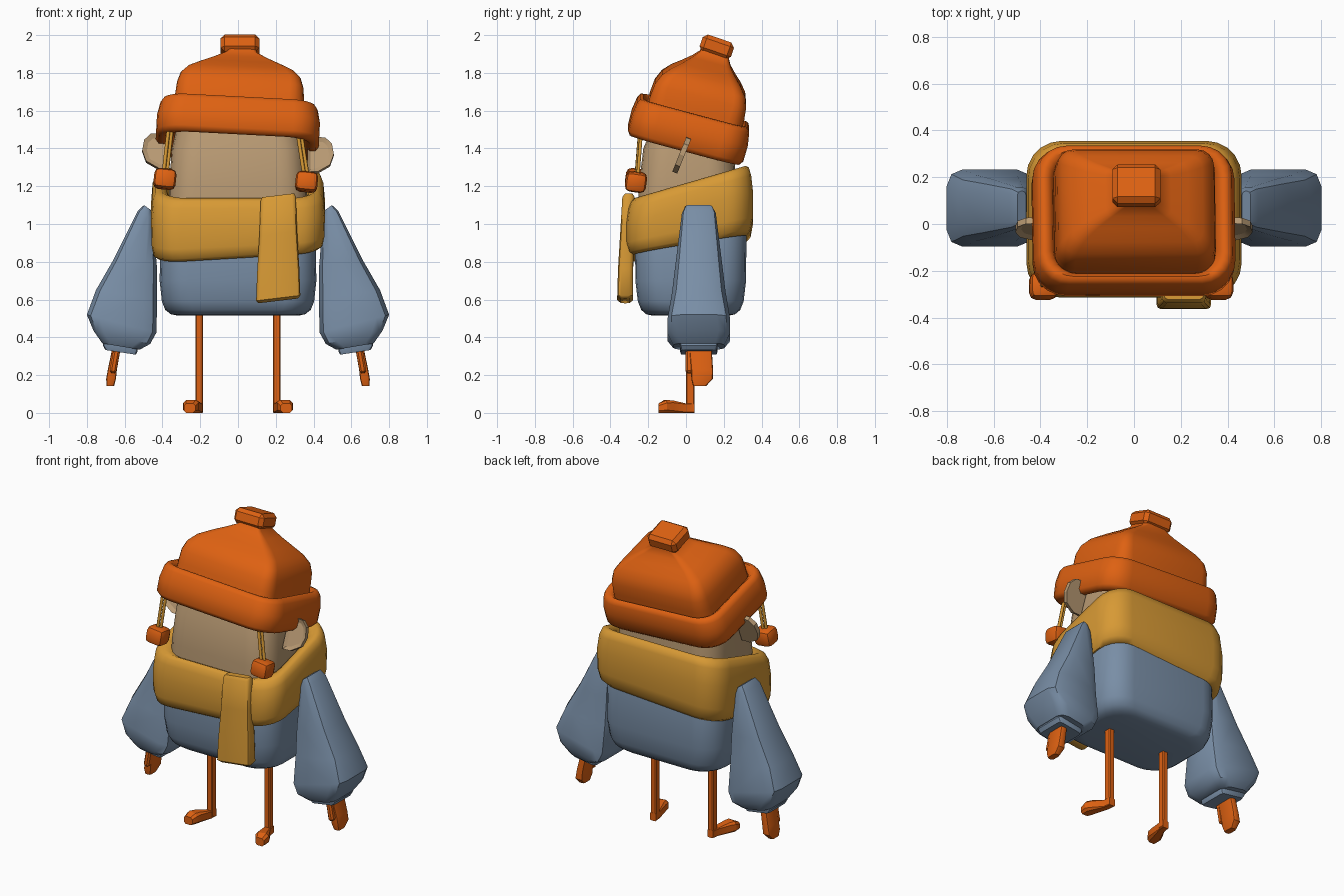
import bpy, bmesh
from math import sin, cos, pi, radians
from mathutils import Vector

COLORS = {"orange": (0.73, 0.12, 0.006, 1), "yellow": (0.68, 0.32, 0.035, 1),
          "blue": (0.19, 0.27, 0.38, 1), "tan": (0.48, 0.32, 0.17, 1)}
MATS = {}
for key, col in COLORS.items():
    MATS[key] = bpy.data.materials.new(key)
    MATS[key].diffuse_color = col


def finish(name, bm, color, angle=35, loc=(0, 0, 0), rot=(0, 0, 0)):
    bmesh.ops.recalc_face_normals(bm, faces=bm.faces[:])
    me = bpy.data.meshes.new(name)
    bm.to_mesh(me)
    bm.free()
    for p in me.polygons:
        p.use_smooth = True
    me.set_sharp_from_angle(angle=radians(angle))
    me.materials.append(MATS[color])
    ob = bpy.data.objects.new(name, me)
    ob.location = loc
    ob.rotation_euler = [radians(a) for a in rot]
    bpy.context.collection.objects.link(ob)
    return ob


def rounded_rect(hx, hy, r, n):
    r = min(r, hx * 0.98, hy * 0.98)
    pts = []
    for i, (sx, sy) in enumerate([(1, 1), (-1, 1), (-1, -1), (1, -1)]):
        for k in range(n + 1):
            a = pi / 2 * (i + k / n)
            pts.append((sx * (hx - r) + r * cos(a), sy * (hy - r) + r * sin(a)))
    return pts


def ring(z, hx, hy, r, cx=0, cy=0, sx=0, sy=0, n=5):
    return [(cx + x, cy + y, z + sx * x + sy * y) for x, y in rounded_rect(hx, hy, r, n)]


def loft(name, rings, color, closed=False, **kw):
    bm = bmesh.new()
    vs = [[bm.verts.new(p) for p in rg] for rg in rings]
    n = len(vs[0])
    pairs = list(zip(vs, vs[1:]))
    if closed:
        pairs.append((vs[-1], vs[0]))
    else:
        bm.faces.new(vs[0])
        bm.faces.new(vs[-1])
    for a, b in pairs:
        for i in range(n):
            j = (i + 1) % n
            bm.faces.new((a[i], a[j], b[j], b[i]))
    return finish(name, bm, color, **kw)


def box(name, size, loc, color, bevel=0.02, seg=1, rot=(0, 0, 0), angle=35):
    bm = bmesh.new()
    bmesh.ops.create_cube(bm, size=1)
    bmesh.ops.scale(bm, vec=size, verts=bm.verts[:])
    bmesh.ops.bevel(bm, geom=bm.edges[:], offset=bevel, segments=seg, affect='EDGES', profile=0.5)
    return finish(name, bm, color, angle=angle, loc=loc, rot=rot)


def tube(name, p0, p1, r, color):
    p0, p1 = Vector(p0), Vector(p1)
    q = (p1 - p0).to_track_quat('Z', 'Y')
    circle = [q @ Vector((r * cos(k * pi / 3), r * sin(k * pi / 3), 0)) for k in range(6)]
    return loft(name, [[p + c for c in circle] for p in (p0, p1)], color, angle=70)


# torso and head
loft("body", [ring(z, hx, hy, 0.15, cy=0.025) for z, hx, hy in [
    (0.515, 0.32, 0.20), (0.522, 0.355, 0.235), (0.545, 0.385, 0.262), (0.59, 0.403, 0.28),
    (0.70, 0.415, 0.293), (0.95, 0.41, 0.295), (1.10, 0.37, 0.26)]], "blue", angle=50)
loft("head", [ring(z, hx, hy, 0.14, cy=cy) for z, hx, hy, cy in [
    (1.0, 0.37, 0.265, 0.01), (1.2, 0.365, 0.258, 0.008), (1.4, 0.35, 0.24, 0.014),
    (1.58, 0.31, 0.2, 0.05)]], "tan", angle=50)

# scarf loop, taller and higher at the back
loft("scarf", [ring(z, hx, hy, 0.15, cy=0.02, sx=sx, sy=sy) for z, hx, hy, sx, sy in [
    (0.89, 0.38, 0.265, 0.06, 0.17), (0.87, 0.425, 0.300, 0.06, 0.17),
    (0.89, 0.447, 0.322, 0.06, 0.18), (0.95, 0.458, 0.335, 0.05, 0.20),
    (1.08, 0.46, 0.335, 0.02, 0.24), (1.17, 0.452, 0.325, 0, 0.27),
    (1.21, 0.437, 0.312, 0, 0.29), (1.222, 0.41, 0.295, 0, 0.29),
    (1.20, 0.375, 0.265, 0, 0.29), (1.05, 0.365, 0.25, 0, 0.24)]],
    "yellow", closed=True, angle=60)
# hanging scarf end
loft("scarf_end", [ring(z, hx, hy, 0.02, cx=0.213, cy=cy, sx=0.12, n=2) for z, hx, hy, cy in [
    (0.593, 0.105, 0.025, -0.322), (0.608, 0.117, 0.042, -0.322), (0.75, 0.112, 0.04, -0.320),
    (0.95, 0.100, 0.036, -0.312), (1.135, 0.093, 0.032, -0.305), (1.152, 0.085, 0.02, -0.303)]],
    "yellow", angle=45)

# knitted hat: dome, turned-up brim and bobble share one tilted frame
HAT = dict(loc=(0, 0.02, 1.51), rot=(-15, 3, 0))
loft("hat_dome", [ring(z, hx, hy, r, cy=cy, n=4) for z, hx, hy, r, cy in [
    (-0.02, 0.345, 0.26, 0.08, 0.008), (0.12, 0.342, 0.257, 0.08, 0.008),
    (0.19, 0.335, 0.25, 0.07, 0.008), (0.245, 0.318, 0.228, 0.06, 0.01),
    (0.29, 0.28, 0.19, 0.05, 0.012), (0.33, 0.215, 0.145, 0.04, 0.016),
    (0.37, 0.14, 0.105, 0.03, 0.02), (0.405, 0.08, 0.08, 0.02, 0.025),
    (0.43, 0.075, 0.075, 0.02, 0.028)]], "orange", angle=50, **HAT)
loft("hat_brim", [ring(z, hx, hy, r) for z, hx, hy, r in [
    (-0.085, 0.355, 0.25, 0.12), (-0.11, 0.385, 0.275, 0.13), (-0.108, 0.415, 0.30, 0.14),
    (-0.085, 0.432, 0.316, 0.14), (0.0, 0.432, 0.318, 0.14), (0.07, 0.417, 0.307, 0.13),
    (0.092, 0.402, 0.295, 0.12), (0.096, 0.378, 0.278, 0.11), (0.075, 0.352, 0.26, 0.10),
    (0.0, 0.335, 0.24, 0.10)]], "orange", closed=True, angle=50, **HAT)
box("hat_bobble", (0.205, 0.175, 0.095), (0.01, 0.163, 1.937), "orange", 0.022, 1, (-19, 0, 0))

# hat strings with small pompoms
for side, top, end in [("left", (-0.352, -0.235, 1.56), (-0.387, -0.26, 1.25)),
                       ("right", (0.322, -0.24, 1.50), (0.363, -0.26, 1.235))]:
    for k in (-1, 1):
        d = Vector((0.009 * k, 0.004 * k, 0))
        tube(f"hat_string_{side}_{'a' if k < 0 else 'b'}", Vector(top) + d, Vector(end) + d,
             0.01, "yellow")
    box(f"string_pompom_{side}", (0.118, 0.112, 0.105), (end[0], -0.265, end[2] - 0.012),
        "orange", 0.028, 2, (-8, 6, 0))


def arm_ring(s, inner, outer, hy, r, cy=0.068):
    a, b = Vector(inner), Vector(outer)
    mid, d = (a + b) / 2, (b - a).normalized()
    return [(s * (mid.x + d.x * u), cy + v, mid.y + d.y * u)
            for u, v in rounded_rect((b - a).length / 2, hy, r, 2)]


for s, side in ((-1, "left"), (1, "right")):
    # puffy sleeve and cuff
    loft(f"sleeve_{side}", [arm_ring(s, *a) for a in [
        ((0.462, 1.075), (0.498, 1.10), 0.072, 0.015),
        ((0.45, 1.03), (0.53, 1.07), 0.09, 0.03),
        ((0.43, 0.78), (0.66, 0.81), 0.122, 0.06),
        ((0.428, 0.60), (0.752, 0.65), 0.142, 0.075),
        ((0.432, 0.425), (0.80, 0.52), 0.165, 0.07),
        ((0.465, 0.365), (0.765, 0.435), 0.165, 0.06),
        ((0.52, 0.335), (0.718, 0.368), 0.135, 0.05)]], "blue", angle=40)
    loft(f"cuff_{side}", [arm_ring(s, *a) for a in [
        ((0.53, 0.36), (0.71, 0.40), 0.10, 0.02),
        ((0.532, 0.325), (0.716, 0.358), 0.10, 0.02),
        ((0.54, 0.308), (0.702, 0.333), 0.095, 0.02)]], "blue", angle=30)
    # mitten hand and thumb
    loft(f"hand_{side}", [arm_ring(s, (x - t, z), (x + t, z), hy, 0.012, cy) for z, x, t, hy, cy in [
        (0.36, 0.64, 0.022, 0.06, 0.075), (0.23, 0.665, 0.024, 0.058, 0.085),
        (0.18, 0.672, 0.026, 0.057, 0.085), (0.143, 0.676, 0.02, 0.035, 0.072)]],
        "orange", angle=30)
    box(f"thumb_{side}", (0.036, 0.04, 0.13), (s * 0.652, 0.017, 0.275), "orange", 0.01, 1,
        (0, s * -10, 0))
    # thin leg and outward-turned foot
    box(f"leg_{side}", (0.04, 0.045, 0.56), (s * 0.205, 0.022, 0.285), "orange", 0.006)
    foot = []
    for x, y, w, h, b in [(0.205, 0.045, 0.02, 0.05, 0.004), (0.21, 0.0, 0.022, 0.05, 0.004),
                          (0.238, -0.075, 0.034, 0.066, 0.012), (0.250, -0.11, 0.04, 0.068, 0.015),
                          (0.256, -0.145, 0.03, 0.05, 0.012)]:
        foot.append([(s * (x + u), y + 0.25 * u if y < 0 and y > -0.14 else y, h / 2 + v)
                     for u, v in rounded_rect(w, h / 2, b, 1)])
    loft(f"foot_{side}", foot, "orange", angle=25)
    # ear plate with a recessed front
    bm = bmesh.new()
    outline = [(-0.075, -0.10), (-0.02, -0.10), (0.045, -0.06), (0.065, 0.0),
               (0.055, 0.06), (0.02, 0.095), (-0.075, 0.10)]
    front = bm.faces.new([bm.verts.new((s * x, -0.014, z)) for x, z in outline])
    ext = bmesh.ops.extrude_face_region(bm, geom=[front], use_keep_orig=True)
    bmesh.ops.translate(bm, vec=(0, 0.028, 0),
                        verts=[v for v in ext["geom"] if isinstance(v, bmesh.types.BMVert)])
    bmesh.ops.recalc_face_normals(bm, faces=bm.faces[:])
    front = min(bm.faces, key=lambda f: f.calc_center_median().y)
    bmesh.ops.inset_region(bm, faces=[front], thickness=0.025, depth=-0.012)
    finish(f"ear_{side}", bm, "tan", angle=25, rot=(-22, 0, 0),
           loc=(s * 0.442, -0.022, 1.375 - 0.01 * s))
